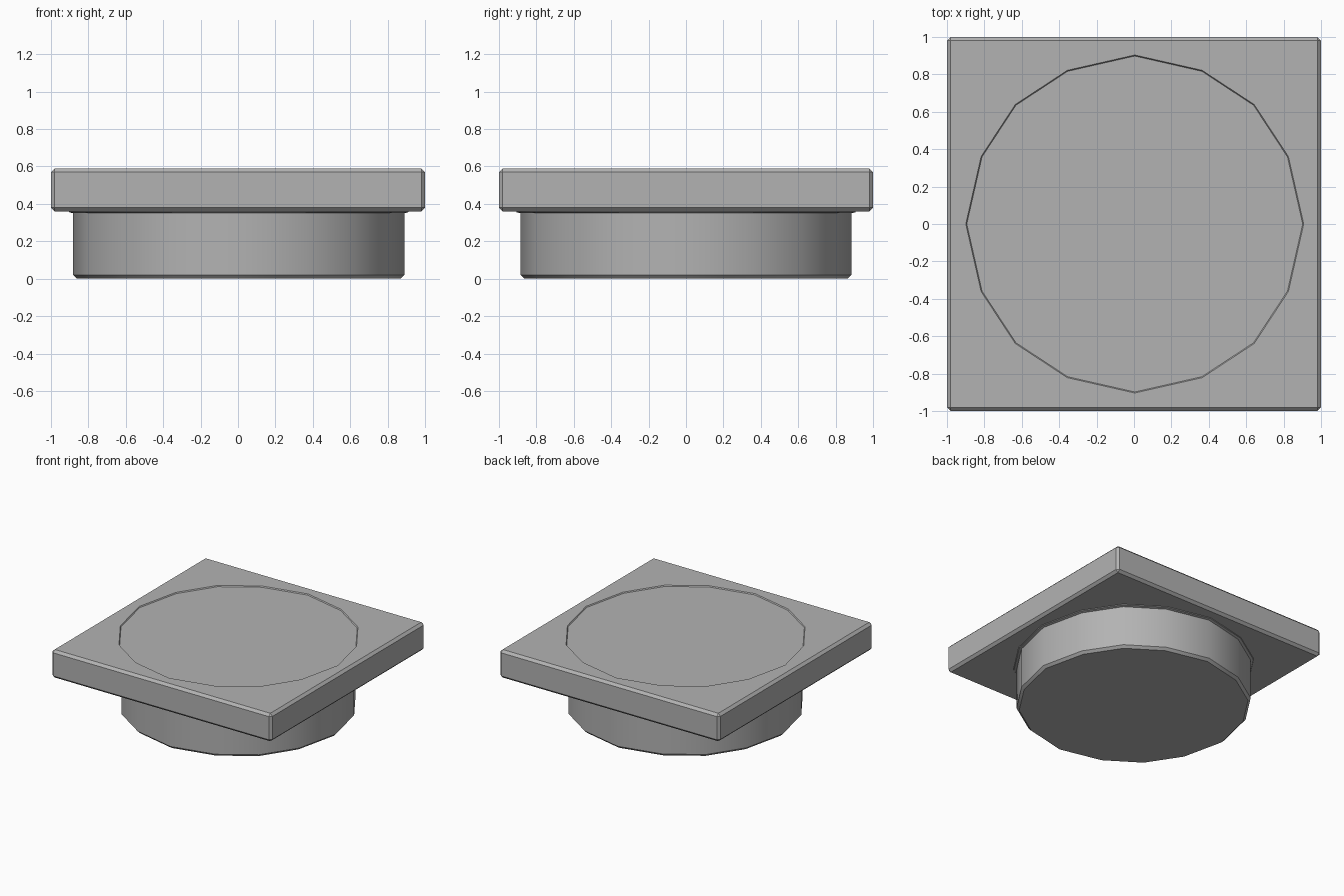
import bpy, bmesh, math

if "Cube" in bpy.data.objects:
    bpy.data.objects.remove(bpy.data.objects["Cube"])

SIDES = 16
CENTRE = (0.004, 0.0)

# dark grey finish
grey = bpy.data.materials.new("dark_grey")
grey.diffuse_color = (0.45, 0.45, 0.45, 1)
grey.use_nodes = True
grey.node_tree.nodes["Principled BSDF"].inputs["Base Color"].default_value = grey.diffuse_color


def lathe(name, profile):
    """Stack of 16-sided rings (radius, z), capped at both ends."""
    bm = bmesh.new()
    rings = []
    for r, z in profile:
        ring = []
        for i in range(SIDES):
            # corners beside the axes sit slightly nearer the diagonals
            a = math.radians((i // 4) * 90 + (0, 23.7, 45, 66.3)[i % 4])
            k = r * (0.993 if i % 2 else 1)
            ring.append(bm.verts.new((CENTRE[0] + k * math.cos(a),
                                      CENTRE[1] + k * math.sin(a), z)))
        rings.append(ring)
    for a, b in zip(rings, rings[1:]):
        for i in range(SIDES):
            j = (i + 1) % SIDES
            bm.faces.new((a[i], a[j], b[j], b[i]))
    bm.faces.new(rings[0][::-1])
    bm.faces.new(rings[-1])
    me = bpy.data.meshes.new(name)
    bm.to_mesh(me)
    bm.free()
    me.materials.append(grey)
    ob = bpy.data.objects.new(name, me)
    bpy.context.collection.objects.link(ob)
    return ob


# square top plate with chamfered edges
bpy.ops.mesh.primitive_cube_add(size=1, location=(0, 0, 0.475))
plate = bpy.context.object
plate.name = "top_plate"
plate.scale = (2, 2, 0.23)
bpy.ops.object.transform_apply(location=False, rotation=False, scale=True)
plate.data.materials.append(grey)
bevel = plate.modifiers.new("chamfer", 'BEVEL')
bevel.width = 0.02
bevel.segments = 1

# very shallow recess in the top of the plate
cutter = lathe("recess_cutter", [(0.898, 0.582), (0.905, 0.592), (0.905, 0.65)])
cutter.hide_render = True
cutter.hide_viewport = True
cut = plate.modifiers.new("recess", 'BOOLEAN')
cut.operation = 'DIFFERENCE'
cut.object = cutter

# round foot: chamfered bottom, straight wall, small collar under the plate
foot = lathe("round_foot", [(0.865, 0.0), (0.885, 0.02), (0.885, 0.35),
                            (0.905, 0.355), (0.91, 0.363)])
bpy.ops.object.select_all(action='DESELECT')
foot.select_set(True)
bpy.context.view_layer.objects.active = foot
bpy.ops.object.shade_smooth_by_angle(angle=math.radians(30))
